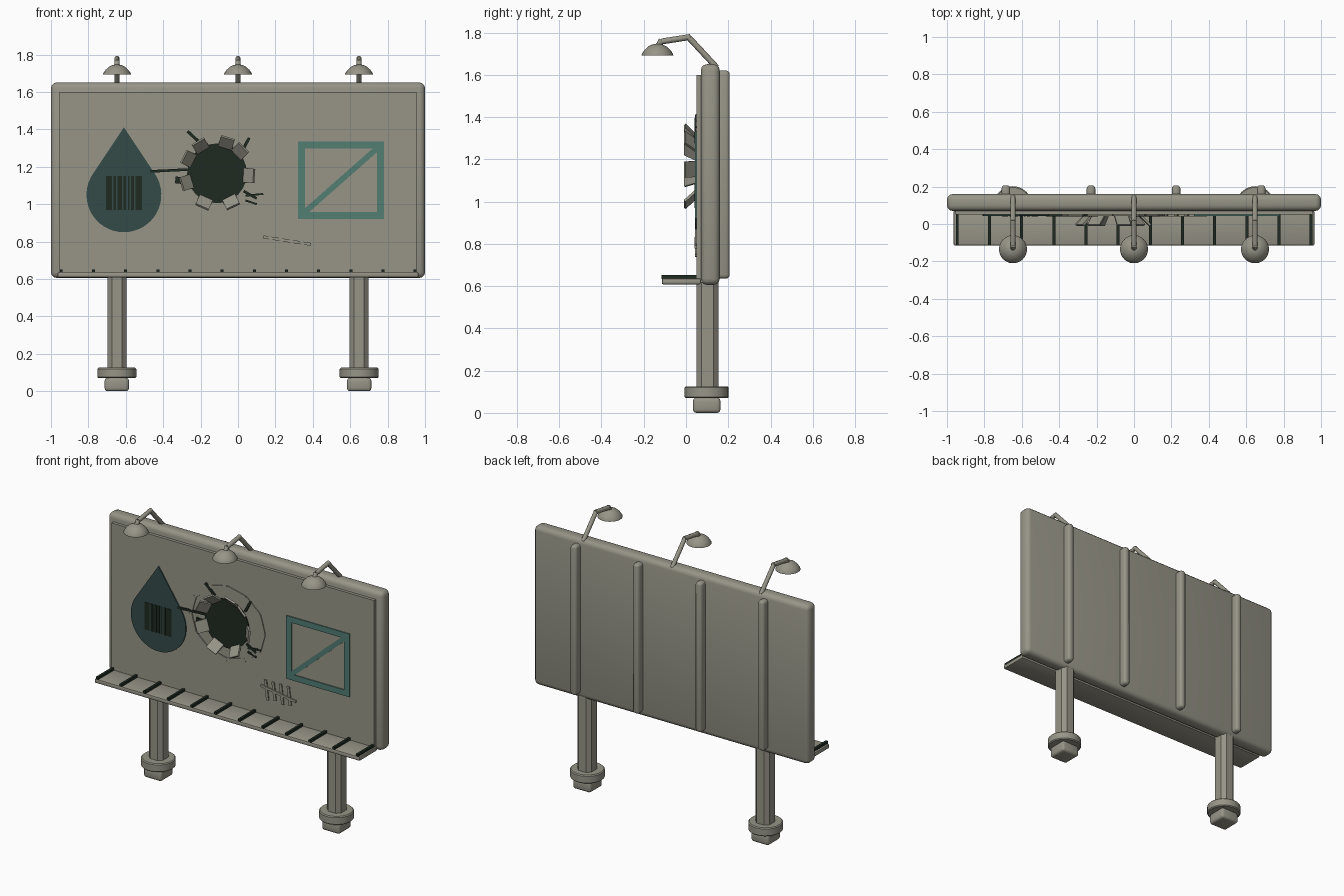
import bpy
import bmesh
from math import cos, sin, pi, radians, hypot
from mathutils import Vector, Matrix

cube = bpy.data.objects.get("Cube")
if cube:
    bpy.data.objects.remove(cube, do_unlink=True)


def material(name, r, g, b):
    m = bpy.data.materials.new(name)
    m.use_nodes = True
    m.diffuse_color = (r, g, b, 1)
    m.node_tree.nodes["Principled BSDF"].inputs["Base Color"].default_value = (r, g, b, 1)
    return m


STONE = material("warm_grey", 0.31, 0.30, 0.245)
TEAL = material("teal_paint", 0.085, 0.205, 0.17)
DEEP = material("deep_teal", 0.034, 0.07, 0.066)
DARK = material("dark_green", 0.014, 0.024, 0.015)
FACE = 0.05  # y of the display panel surface


def finish(name, bm, mat, angle=40):
    bmesh.ops.recalc_face_normals(bm, faces=bm.faces)
    mesh = bpy.data.meshes.new(name)
    bm.to_mesh(mesh)
    bm.free()
    mesh.materials.append(mat)
    mesh.shade_smooth()
    mesh.set_sharp_from_angle(angle=radians(angle))
    obj = bpy.data.objects.new(name, mesh)
    bpy.context.collection.objects.link(obj)
    return obj


def box(name, centre, size, mat=STONE, bevel=0, segments=3, only_z=False):
    bm = bmesh.new()
    bmesh.ops.create_cube(bm, size=1)
    bmesh.ops.scale(bm, vec=size, verts=bm.verts)
    if bevel:
        edges = [e for e in bm.edges
                 if not only_z or abs(e.verts[0].co.z - e.verts[1].co.z) > size[2] / 2]
        bmesh.ops.bevel(bm, geom=edges, offset=bevel, segments=segments,
                        profile=0.5, affect='EDGES')
    bmesh.ops.translate(bm, vec=centre, verts=bm.verts)
    return finish(name, bm, mat)


def plate(name, points, mat, thick=0.007, back=FACE):
    """Flat outline in x and z, standing out from the panel."""
    bm = bmesh.new()
    face = bm.faces.new([bm.verts.new((x, back, z)) for x, z in points])
    ext = bmesh.ops.extrude_face_region(bm, geom=[face], use_keep_orig=True)
    moved = [v for v in ext["geom"] if isinstance(v, bmesh.types.BMVert)]
    bmesh.ops.translate(bm, vec=(0, -thick, 0), verts=moved)
    return finish(name, bm, mat)


def strip(name, a, b, width, mat, thick=0.007):
    a, b = Vector(a), Vector(b)
    d = (b - a).normalized() * width / 2
    n = Vector((-d.y, d.x))
    return plate(name, [a - n, b - n, b + n, a + n], mat, thick)


def lathe(name, profile, centre, sides=24):
    """Revolve (radius, height) points about the vertical axis."""
    bm = bmesh.new()
    rings = [[bm.verts.new((r * cos(2 * pi * i / sides), r * sin(2 * pi * i / sides), z))
              for i in range(sides)] for r, z in profile]
    for lo, hi in zip(rings, rings[1:]):
        for i in range(sides):
            j = (i + 1) % sides
            bm.faces.new((lo[i], lo[j], hi[j], hi[i]))
    bm.faces.new(rings[0])
    bm.faces.new(rings[-1])
    bmesh.ops.translate(bm, vec=centre, verts=bm.verts)
    return finish(name, bm, STONE)


def rod(name, a, b, radius):
    a, b = Vector(a), Vector(b)
    bm = bmesh.new()
    bmesh.ops.create_cone(bm, cap_ends=True, segments=10, radius1=radius,
                          radius2=radius, depth=(b - a).length)
    turn = (b - a).to_track_quat('Z', 'Y').to_matrix().to_4x4()
    bmesh.ops.transform(bm, matrix=Matrix.Translation((a + b) / 2) @ turn, verts=bm.verts)
    return finish(name, bm, STONE)


# Sign body, front panel and back ribs
box("sign_body", (0, 0.115, 1.128), (2, 0.09, 1.045), bevel=0.03)
box("front_panel", (0, 0.065, 1.115), (1.91, 0.03, 0.97))
for i in range(4):
    box("back_rib", (-0.685 + i * 0.455, 0.172, 1.128), (0.046, 0.07, 0.985), bevel=0.018)

# Walkway with dark slats
box("walkway", (0, -0.022, 0.622), (1.93, 0.185, 0.028), bevel=0.008, segments=2)
for i in range(12):
    box("walkway_slat", (-0.945 + i * 0.172, -0.03, 0.643), (0.016, 0.17, 0.018), DARK)

# Posts with collars and feet
for side in (-1, 1):
    x = side * 0.648
    box("post", (x, 0.102, 0.36), (0.102, 0.104, 0.52), bevel=0.024, segments=1, only_z=True)
    lathe("post_collar", [(0.098, 0.07), (0.104, 0.076), (0.104, 0.12), (0.098, 0.126)],
          (x, 0.098, 0))
    box("post_foot", (x, 0.098, 0.036), (0.13, 0.13, 0.072), bevel=0.016)

# Lamps on bent arms
shade = [(0.066, 1.692), (0.075, 1.692), (0.074, 1.698), (0.062, 1.717),
         (0.044, 1.734), (0.024, 1.744), (0.006, 1.747)]
for x in (-0.647, 0, 0.647):
    rod("lamp_arm_lower", (x, 0.145, 1.635), (x, 0.012, 1.778), 0.014)
    rod("lamp_arm_upper", (x, 0.02, 1.779), (x, -0.115, 1.758), 0.014)
    rod("lamp_stem", (x, -0.115, 1.765), (x, -0.13, 1.738), 0.014)
    lathe("lamp_shade", shade, (x, -0.135, 0))

# Droplet emblem with striped label
dx, dz, dr = -0.61, 1.05, 0.2
arc = [radians(146 + i * 248 / 32) for i in range(33)]
plate("droplet", [(dx, 1.41)] + [(dx + dr * cos(a), dz + dr * sin(a)) for a in arc], DEEP)
x = -0.707
for width, gap in ((0.034, 0.008), (0.012, 0.008), (0.024, 0.008), (0.014, 0.01),
                   (0.01, 0.008), (0.016, 0.008), (0.034, 0)):
    plate("label_stripe", [(x, 0.97), (x + width, 0.97), (x + width, 1.15), (x, 1.15)],
          DARK, 0.01)
    x += width + gap

# Blast hole with bent petals
hx, hz = -0.112, 1.165
plate("hole", [(hx + 0.16 * cos(i * pi / 12), hz + 0.16 * sin(i * pi / 12))
               for i in range(24)], DARK)
for deg in (-4, 44, 73, 121, 153, 197, 246, 296):
    bm = bmesh.new()
    bmesh.ops.create_cube(bm, size=1)
    bmesh.ops.scale(bm, vec=(0.085, 0.012, 0.076), verts=bm.verts)
    tilt = Matrix.Rotation(radians(45), 4, 'Z')
    place = Matrix.Translation((0.168, 0, 0))
    spin = Matrix.Rotation(radians(-deg), 4, 'Y')
    move = Matrix.Translation((hx, 0.024, hz))
    bmesh.ops.transform(bm, matrix=move @ spin @ place @ tilt.inverted(), verts=bm.verts)
    finish("torn_petal", bm, STONE)

# Faceted ring of buckled metal around the hole
ring = [(hx + 0.27 * cos(i * pi / 6) * (1.0 if i % 3 else 0.99),
         hz + 0.238 * sin(i * pi / 6)) for i in range(12)]
for a, b in zip(ring, ring[1:] + ring[:1]):
    strip("buckle_ring", a, b, 0.022, STONE, 0.006)

# Cracks and chips
for a, b, w in (((-0.27, 1.39), (-0.2, 1.325), 0.016), ((0.06, 1.355), (0.02, 1.28), 0.016),
                ((-0.47, 1.175), (-0.27, 1.185), 0.014), ((-0.335, 1.13), (-0.29, 1.125), 0.036),
                ((0.03, 1.07), (0.1, 1.03), 0.014), ((0.04, 1.045), (0.135, 1.055), 0.01),
                ((0.04, 1.02), (0.1, 1.0), 0.01)):
    strip("crack", a, b, w, DARK, 0.009)

# Crossed square emblem
x0, x1, z0, z1, w = 0.32, 0.78, 0.92, 1.335, 0.038
for lo, hi in ((z0, z0 + w), (z1 - w, z1)):
    plate("square_rail", [(x0, lo), (x1, lo), (x1, hi), (x0, hi)], TEAL)
for lo, hi in ((x0, x0 + w), (x1 - w, x1)):
    plate("square_side", [(lo, z0 + w), (hi, z0 + w), (hi, z1 - w), (lo, z1 - w)], TEAL)
strip("square_diagonal", (x0 + w, z0 + w), (x1 - w, z1 - w), 0.03, TEAL, 0.006)

# Tally scratches
for i in range(4):
    x = 0.175 + i * 0.055
    strip("tally_mark", (x + 0.008, 0.74 + 0.01 * (i % 2)), (x - 0.008, 0.87), 0.018, STONE)
strip("tally_strike", (0.135, 0.825), (0.39, 0.785), 0.016, STONE, 0.009)
